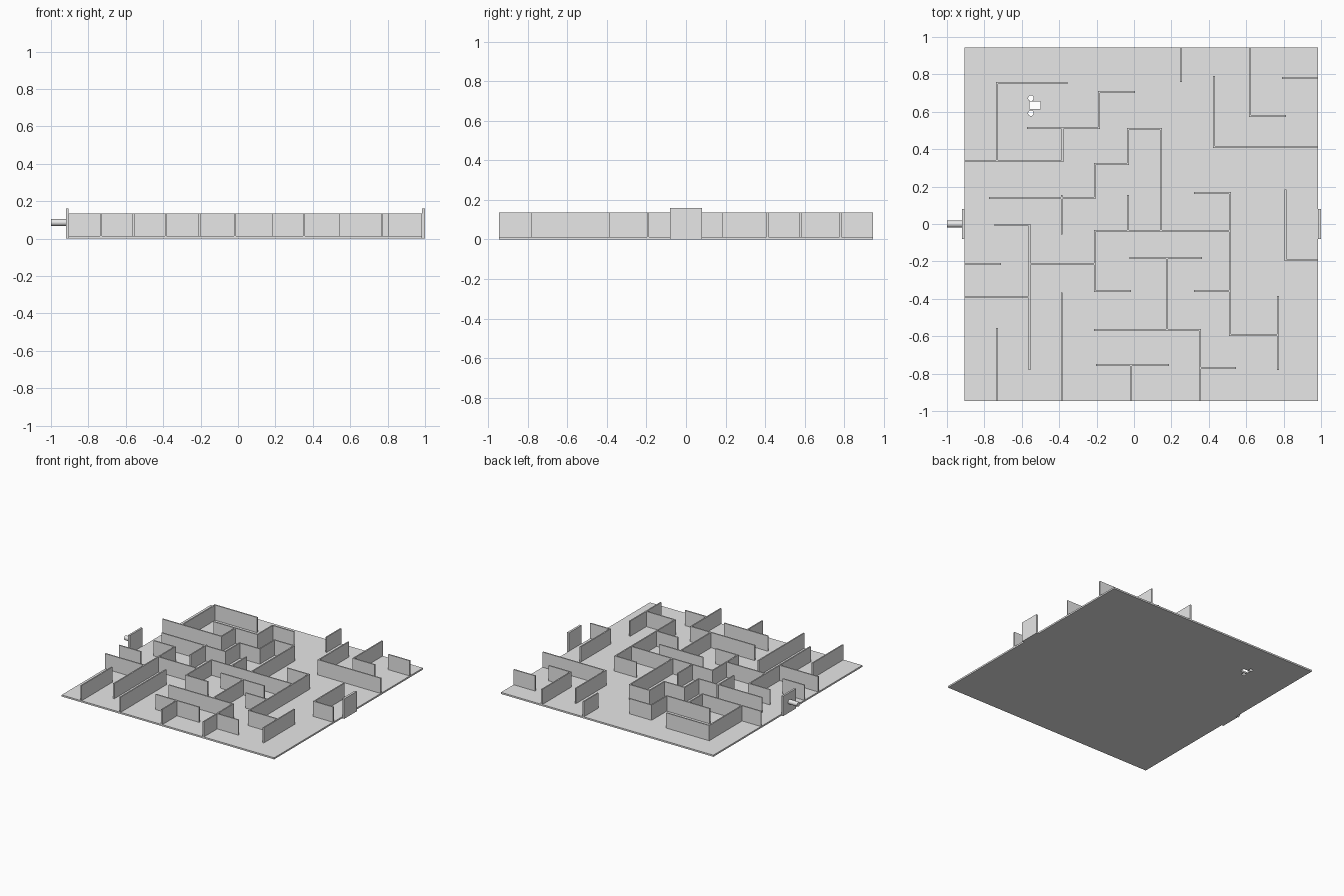
import bpy
import bmesh
from mathutils import Matrix, Vector

cube = bpy.data.objects.get("Cube")
if cube:
    bpy.data.objects.remove(cube, do_unlink=True)

LEFT, RIGHT, EDGE = -0.905, 0.983, 0.945   # board rim
FLOOR_TOP, WALL_TOP, HALF = 0.013, 0.135, 0.005

# Single light grey finish
grey = bpy.data.materials.new("light grey")
grey.use_nodes = True
grey.diffuse_color = (0.8, 0.8, 0.8, 1)
grey.node_tree.nodes["Principled BSDF"].inputs["Base Color"].default_value = grey.diffuse_color


def add_box(bm, low, high):
    low, high = Vector(low), Vector(high)
    size = Matrix.Diagonal((high - low).to_4d())
    bmesh.ops.create_cube(bm, size=1, matrix=Matrix.Translation((low + high) / 2) @ size)


def finish(bm, name):
    mesh = bpy.data.meshes.new(name)
    bm.to_mesh(mesh)
    bm.free()
    mesh.materials.append(grey)
    obj = bpy.data.objects.new(name, mesh)
    bpy.context.collection.objects.link(obj)
    return obj


def box(name, low, high):
    bm = bmesh.new()
    add_box(bm, low, high)
    return finish(bm, name)


def cylinder(name, centre, radius, length, axis="Z"):
    bm = bmesh.new()
    turn = Matrix.Rotation(1.5708, 4, "Y") if axis == "X" else Matrix.Identity(4)
    bmesh.ops.create_cone(bm, cap_ends=True, segments=32, radius1=radius, radius2=radius,
                          depth=length, matrix=Matrix.Translation(centre) @ turn)
    return finish(bm, name)


def clamp(value, low, high):
    return max(low, min(high, value))


def wall(name, x, y, axis, *stops):
    """Right-angled wall run: each stop is the next x or y, alternating from the given axis."""
    bm = bmesh.new()
    for stop in stops:
        nx, ny = (stop, y) if axis == "x" else (x, stop)
        low = (clamp(min(x, nx) - HALF, LEFT, RIGHT),
               clamp(min(y, ny) - HALF, -EDGE, EDGE), FLOOR_TOP)
        high = (clamp(max(x, nx) + HALF, LEFT, RIGHT),
                clamp(max(y, ny) + HALF, -EDGE, EDGE), WALL_TOP)
        add_box(bm, low, high)
        x, y = nx, ny
        axis = "y" if axis == "x" else "x"
    return finish(bm, name)


# Floor board with a slot and two round holes
floor = box("floor_board", (LEFT, -EDGE, 0), (RIGHT, EDGE, FLOOR_TOP))
cutters = [box("slot_cutter", (-0.56, 0.615, -0.1), (-0.5, 0.654, 0.1))]
for y in (0.593, 0.673):
    cutters.append(cylinder("round_cutter", (-0.551, y, 0), 0.015, 0.2))
bpy.context.view_layer.objects.active = floor
for cutter in cutters:
    cutter.hide_render = True
    cut = floor.modifiers.new("hole", "BOOLEAN")
    cut.operation = "DIFFERENCE"
    cut.solver = "EXACT"
    cut.object = cutter
    bpy.ops.object.modifier_apply(modifier=cut.name)
for cutter in cutters:
    bpy.data.objects.remove(cutter, do_unlink=True)

# Walls, back right quarter
wall("corner_wall", -0.36, 0.754, "x", -0.733, 0.337)
wall("rim_wall", LEFT, 0.337, "x", -0.383, 0.513)
wall("step_wall", -0.567, 0.513, "x", -0.187, 0.706, 0)
wall("stair_wall", -0.77, 0.139, "x", -0.21, 0.321, -0.032, 0.508, 0.144, -0.037)
wall("cross_stub", -0.386, 0.15, "y", -0.05)
wall("inner_stub", -0.032, 0.15, "y", -0.037)

# Walls, back left quarter
wall("back_stub", 0.251, EDGE, "y", 0.765)
wall("back_hook", 0.62, EDGE, "y", 0.578, 0.807)
wall("left_hook", 0.428, 0.786, "y", 0.412, RIGHT)
wall("left_stub", 0.797, 0.78, "x", RIGHT)
wall("left_elbow", 0.81, 0.18, "y", -0.193, RIGHT)

# Walls, centre
wall("centre_wall", -0.022, -0.358, "x", -0.21, -0.037, 0.513)
wall("long_wall", 0.326, 0.166, "x", 0.513, -0.594, 0.77)
wall("centre_stub", 0.326, -0.358, "x", 0.513)
wall("tee_bar", -0.02, -0.182, "x", 0.358)
wall("tee_stem", 0.176, -0.182, "y", -0.567)

# Walls, front right quarter
wall("right_long_wall", -0.74, -0.005, "x", -0.558, -0.775)
wall("right_stub", LEFT, -0.214, "x", -0.717)
wall("right_link", -0.558, -0.214, "x", -0.21)
wall("right_rim_wall", LEFT, -0.39, "x", -0.558)
wall("front_stub", -0.733, -0.56, "y", -EDGE)
wall("front_long_wall", -0.386, -0.37, "y", -EDGE)

# Walls, front left quarter
wall("front_elbow", -0.21, -0.567, "x", 0.353, -EDGE)
wall("front_branch", 0.353, -0.77, "x", 0.54)
wall("front_tee_bar", -0.198, -0.754, "x", 0.182)
wall("front_tee_stem", -0.016, -0.754, "y", -EDGE)
wall("left_cross_wall", 0.77, -0.39, "y", -0.775)

# Pivot plates on both sides and the shaft on the right
box("right_pivot_plate", (LEFT - 0.015, -0.08, 0), (LEFT, 0.08, 0.16))
box("left_pivot_plate", (RIGHT, -0.08, 0), (1, 0.08, 0.16))
shaft = cylinder("pivot_shaft", (-0.958, 0, 0.086), 0.018, 0.084, "X")
bpy.ops.object.select_all(action="DESELECT")
shaft.select_set(True)
bpy.context.view_layer.objects.active = shaft
bpy.ops.object.shade_smooth_by_angle()
